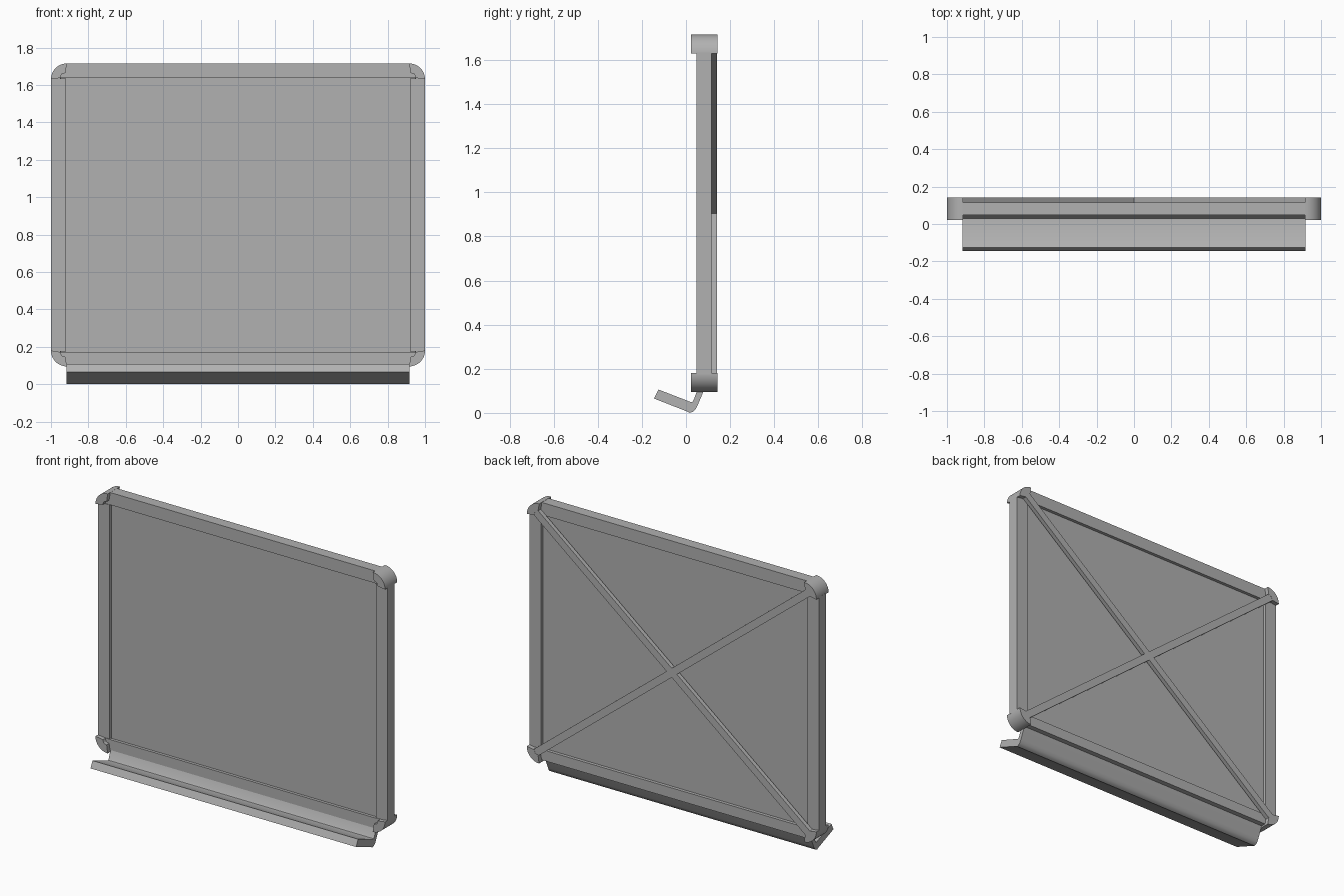
import bpy, bmesh, math
from mathutils import Matrix, Vector

if "Cube" in bpy.data.objects:
    bpy.data.objects.remove(bpy.data.objects["Cube"])

ZC = 0.905              # height of the board centre
HX, HZ = 1.0, 0.81      # half size of the framed board
R = 0.085               # corner cap size

grey = bpy.data.materials.new("dark_grey")
grey.diffuse_color = (0.44, 0.44, 0.44, 1)
grey.use_nodes = True
grey.node_tree.nodes["Principled BSDF"].inputs["Base Color"].default_value = grey.diffuse_color


def make(name, bm, smooth=False):
    bmesh.ops.recalc_face_normals(bm, faces=bm.faces)
    me = bpy.data.meshes.new(name)
    bm.to_mesh(me)
    bm.free()
    me.materials.append(grey)
    ob = bpy.data.objects.new(name, me)
    bpy.context.collection.objects.link(ob)
    if smooth:
        bpy.ops.object.select_all(action='DESELECT')
        ob.select_set(True)
        bpy.context.view_layer.objects.active = ob
        bpy.ops.object.shade_smooth_by_angle(angle=math.radians(35))
    return ob


def box(name, x, y, z):
    bm = bmesh.new()
    bmesh.ops.create_cube(bm, size=1)
    for v in bm.verts:
        v.co = [(a + b) / 2 + c * (b - a) for (a, b), c in zip((x, y, z), v.co)]
    return make(name, bm)


def extrude(name, pts, offset):
    bm = bmesh.new()
    face = bm.faces.new([bm.verts.new(p) for p in pts])
    res = bmesh.ops.extrude_face_region(bm, geom=[face])
    moved = [g for g in res['geom'] if isinstance(g, bmesh.types.BMVert)]
    bmesh.ops.translate(bm, verts=moved, vec=Vector(offset))
    return make(name, bm, True)


# Writing surface, recessed on both sides of the frame
box("board_panel", (-0.95, 0.95), (0.065, 0.095), (0.15, 1.66))

# Frame rails
FY = (0.047, 0.115)
box("top_rail", (-0.92, 0.92), FY, (1.637, 1.714))
box("bottom_rail", (-0.92, 0.92), FY, (0.107, 0.172))
for s, side in ((-1, "left"), (1, "right")):
    box(side + "_rail", tuple(sorted((s * 0.92, s * HX))), FY, (0.175, 1.635))

# Rounded corner caps (quarter round, notched inside) over small joint blocks
cx, cz = HX - R, HZ - R
profile = [(cx + R * math.cos(a), cz + R * math.sin(a))
           for a in (math.pi / 2 * i / 12 for i in range(13))]
profile += [(cx + 0.008, cz + 0.034), (cx + 0.026, cz + 0.029),
            (cx + 0.029, cz + 0.026), (cx + 0.034, cz + 0.008)]
for sx, side in ((-1, "left"), (1, "right")):
    for sz, level in ((-1, "bottom"), (1, "top")):
        extrude(f"{level}_{side}_corner_cap",
                [(sx * x, 0.022, ZC + sz * z) for x, z in profile], (0, 0.12, 0))
        box(f"{level}_{side}_corner_joint", tuple(sorted((sx * 0.92, sx * 0.965))), FY,
            tuple(sorted((ZC + sz * 0.732, ZC + sz * 0.775))))

# Diagonal back braces lying on the frame, ends sunk in the corner caps
bx, bz = 0.955, 0.762
for s, name in ((1, "rising_brace"), (-1, "falling_brace")):
    bm = bmesh.new()
    bmesh.ops.create_cube(bm, size=1)
    length = 2 * math.hypot(bx, bz)
    mat = (Matrix.Translation((0, 0.128, ZC))
           @ Matrix.Rotation(-s * math.atan2(bz, bx), 4, 'Y')
           @ Matrix.Diagonal((length, 0.026, 0.045, 1)))
    bmesh.ops.transform(bm, matrix=mat, verts=bm.verts)
    make(name, bm)

# Pen tray: bent sheet running along the bottom rail
tray = [(-0.125, 0.106), (0.022, 0.049), (0.029, 0.050), (0.034, 0.057),
        (0.056, 0.115), (0.087, 0.115), (0.052, 0.033), (0.043, 0.016),
        (0.031, 0.005), (0.017, 0.0), (0.006, 0.006), (-0.145, 0.065)]
extrude("pen_tray", [(-0.917, y, z) for y, z in tray], (1.834, 0, 0))
